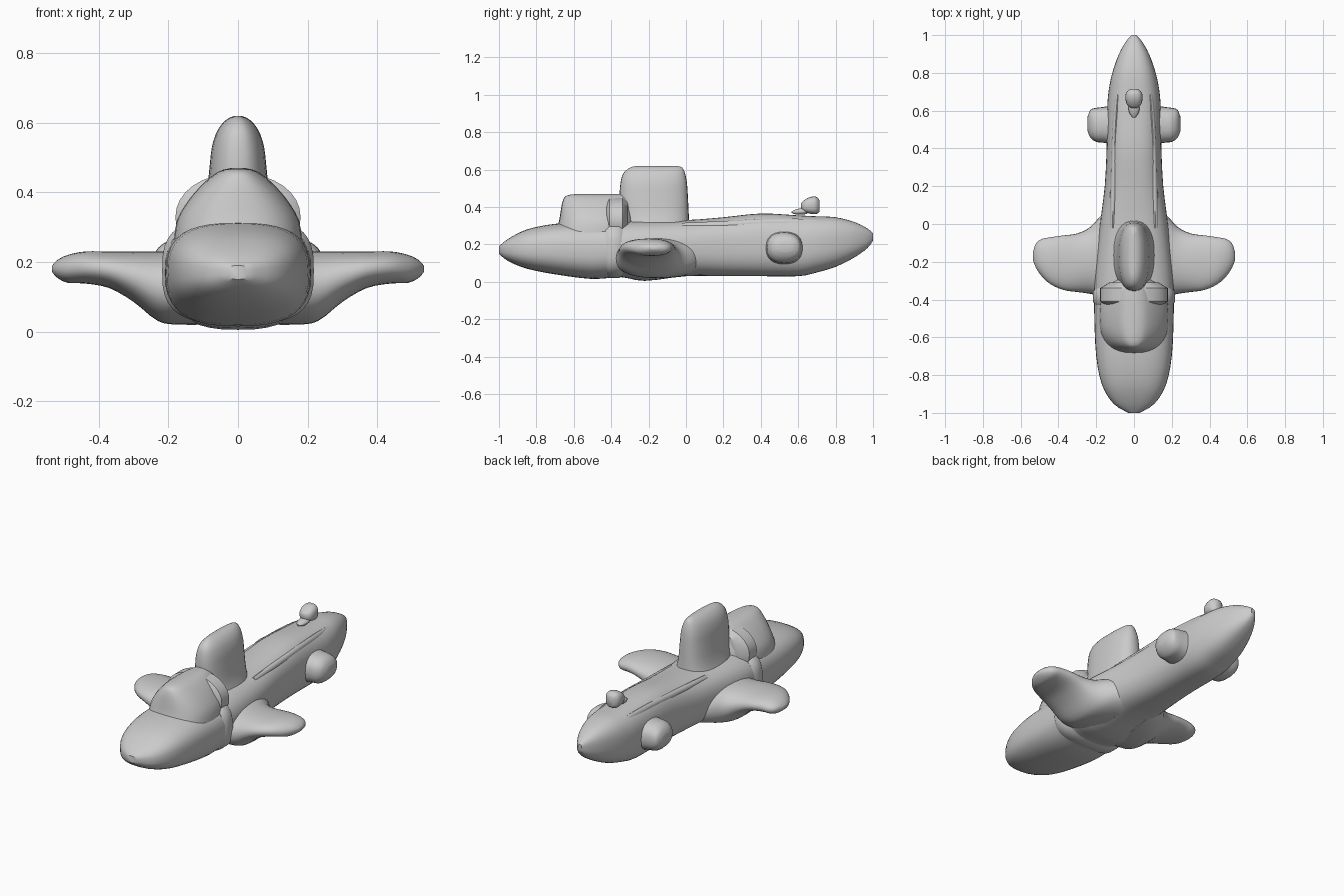
import bpy, bmesh, math


def spline(rows, steps):
    """Smoothly interpolate section rows (Catmull-Rom)."""
    out = []
    for i in range(len(rows) - 1):
        p0, p1 = rows[max(i - 1, 0)], rows[i]
        p2, p3 = rows[i + 1], rows[min(i + 2, len(rows) - 1)]
        for k in range(steps):
            t = k / steps
            out.append([0.5 * (2 * b + (c - a) * t + (2 * a - 5 * b + 4 * c - d) * t * t
                               + (3 * b - a - 3 * c + d) * t ** 3)
                        for a, b, c, d in zip(p0, p1, p2, p3)])
    return out + [list(rows[-1])]


def loft(name, axis, rows, power=2.5, sides=32, steps=3, mirror=False):
    """Rows are (position, u_min, u_max, v_min, v_max) of rounded sections."""
    place = {'x': lambda p, u, v: (p, u, v),
             'y': lambda p, u, v: (u, p, v),
             'z': lambda p, u, v: (u, v, p)}[axis]
    bm = bmesh.new()
    rings = []
    for p, u0, u1, v0, v1 in spline(rows, steps):
        ring = []
        for k in range(sides):
            a = 2 * math.pi * k / sides
            c, s = math.cos(a), math.sin(a)
            c = math.copysign(abs(c) ** (2 / power), c)
            s = math.copysign(abs(s) ** (2 / power), s)
            ring.append(bm.verts.new(place(p, (u0 + u1) / 2 + c * (u1 - u0) / 2,
                                           (v0 + v1) / 2 + s * (v1 - v0) / 2)))
        rings.append(ring)
    for r, q in zip(rings, rings[1:]):
        for k in range(sides):
            j = (k + 1) % sides
            bm.faces.new((r[k], r[j], q[j], q[k]))
    bm.faces.new(rings[0])
    bm.faces.new(rings[-1])
    bmesh.ops.recalc_face_normals(bm, faces=bm.faces)
    mesh = bpy.data.meshes.new(name)
    bm.to_mesh(mesh)
    bm.free()
    obj = bpy.data.objects.new(name, mesh)
    bpy.context.collection.objects.link(obj)
    if mirror:
        obj.modifiers.new("mirror", 'MIRROR')
    bpy.ops.object.select_all(action='DESELECT')
    obj.select_set(True)
    bpy.context.view_layer.objects.active = obj
    bpy.ops.object.shade_smooth_by_angle(angle=math.radians(40))
    return obj


def body(rows):
    """Symmetric rows: (position, half width, low, high)."""
    return [(p, -w, w, a, b) for p, w, a, b in rows]


# main hull, nose at -y
loft("hull", 'y', body([
    (-1.0, .03, .15, .19), (-.95, .11, .11, .23), (-.85, .17, .07, .28),
    (-.70, .20, .04, .31), (-.50, .21, .015, .32), (-.35, .21, .025, .325),
    (-.22, .205, .005, .33), (0, .18, .03, .33), (.2, .155, .03, .345),
    (.4, .145, .03, .365), (.6, .142, .03, .355), (.7, .135, .05, .35),
    (.8, .115, .08, .345), (.9, .08, .13, .32), (.97, .04, .18, .285),
    (1.0, .012, .22, .26)]), 2.6, 40)

# rough band where the nose section meets the wing section
loft("hull_collar", 'y', body([
    (-.43, .205, .03, .32), (-.41, .218, .02, .33),
    (-.36, .218, .02, .33), (-.34, .205, .03, .32)]), 3, 40, 1)
loft("upper_collar", 'y', body([
    (-.43, .15, .22, .43), (-.41, .18, .20, .455),
    (-.34, .18, .20, .455), (-.31, .13, .22, .43)]), 2.1, 32, 1)

# cockpit mound on the nose section
loft("cockpit", 'z', [
    (.25, -.185, .185, -.70, -.28), (.32, -.175, .175, -.68, -.28),
    (.38, -.14, .14, -.67, -.29), (.43, -.095, .095, -.66, -.29),
    (.46, -.055, .055, -.64, -.31), (.47, -.02, .02, -.58, -.34)], 2.5)

# tall dorsal tower
loft("dorsal_tower", 'z', [
    (.28, -.12, .12, -.35, .02), (.36, -.095, .095, -.35, .015),
    (.46, -.083, .083, -.355, .01), (.53, -.075, .075, -.35, .005),
    (.58, -.058, .058, -.335, -.005), (.61, -.032, .032, -.30, -.02),
    (.62, -.008, .008, -.26, -.05)], 2.5)

# main wings with thick drooping roots
loft("wing", 'x', [
    (.08, -.40, .12, .02, .25), (.17, -.385, .05, .02, .235),
    (.23, -.37, -.015, .03, .23), (.30, -.36, -.05, .085, .23),
    (.37, -.35, -.06, .125, .23), (.44, -.32, -.07, .138, .23),
    (.49, -.275, -.08, .14, .22), (.52, -.23, -.105, .155, .205),
    (.535, -.19, -.15, .172, .188)], 2.2, 32, 3, True)

# small stern fins
loft("stern_fin", 'x', [
    (.10, .42, .63, .09, .27), (.16, .43, .62, .10, .265),
    (.20, .435, .615, .105, .26), (.23, .455, .605, .13, .24),
    (.245, .49, .57, .16, .21)], 2.4, 24, 3, True)

# deck edge ridges
loft("deck_ridge", 'y', [
    (-.02, .10, .13, .27, .315), (.2, .09, .125, .28, .325),
    (.45, .085, .118, .29, .338), (.65, .075, .105, .28, .335),
    (.8, .06, .08, .27, .32)], 2, 12, 3, True)

# stern sensor pod and its stalk
loft("sensor_pod", 'y', body([
    (.615, .015, .39, .42), (.63, .036, .375, .435), (.66, .045, .365, .452),
    (.695, .042, .362, .455), (.715, .02, .375, .435)]), 2.6, 20)
loft("sensor_stalk", 'y', body([
    (.565, .008, .368, .376), (.59, .025, .36, .388), (.63, .03, .36, .395),
    (.65, .02, .365, .395)]), 2.2, 16)
